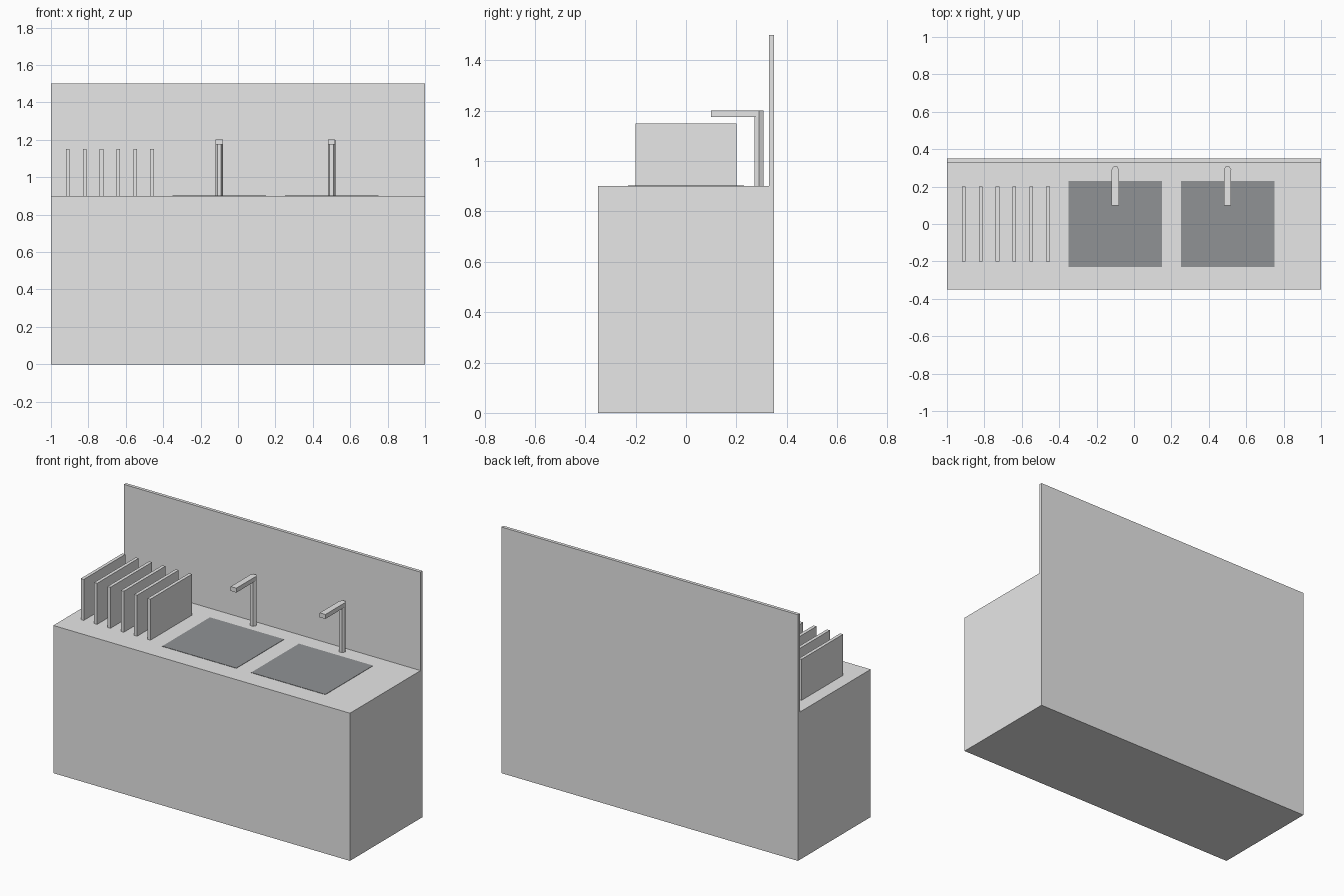
import bpy
import bmesh
from math import cos, sin, pi

cube = bpy.data.objects.get("Cube")
if cube:
    bpy.data.objects.remove(cube, do_unlink=True)


def make_material(name, colour):
    mat = bpy.data.materials.new(name)
    mat.use_nodes = True
    mat.diffuse_color = colour
    mat.node_tree.nodes["Principled BSDF"].inputs["Base Color"].default_value = colour
    return mat


GREY = make_material("light grey", (0.8, 0.8, 0.8, 1))
DARK = make_material("dark grey", (0.28, 0.29, 0.3, 1))


def prism(name, outline, direction, mat):
    """Extrude a closed outline of 3D points along a direction."""
    bm = bmesh.new()
    face = bm.faces.new([bm.verts.new(p) for p in outline])
    result = bmesh.ops.extrude_face_region(bm, geom=[face], use_keep_orig=True)
    verts = [g for g in result["geom"] if isinstance(g, bmesh.types.BMVert)]
    bmesh.ops.translate(bm, verts=verts, vec=direction)
    bmesh.ops.recalc_face_normals(bm, faces=bm.faces)
    mesh = bpy.data.meshes.new(name)
    bm.to_mesh(mesh)
    bm.free()
    mesh.materials.append(mat)
    obj = bpy.data.objects.new(name, mesh)
    bpy.context.collection.objects.link(obj)
    return obj


def box(name, x, y, z, mat):
    """Box from (min, max) pairs on each axis."""
    outline = [(x[0], y[0], z[0]), (x[1], y[0], z[0]),
               (x[1], y[1], z[0]), (x[0], y[1], z[0])]
    return prism(name, outline, (0, 0, z[1] - z[0]), mat)


COUNTER = 0.9

# Cabinet and backsplash share one L-shaped side profile
profile = [(-0.35, 0), (0.35, 0), (0.35, 1.5), (0.33, 1.5),
           (0.33, COUNTER), (-0.35, COUNTER)]
prism("cabinet_with_backsplash", [(-1, y, z) for y, z in profile], (2, 0, 0), GREY)

# Two sinks, each with a tap
for side, x in (("right", -0.1), ("left", 0.5)):
    box(side + "_basin", (x - 0.25, x + 0.25), (-0.23, 0.23),
        (COUNTER, COUNTER + 0.002), DARK)
    # Six-sided tap post
    ring = [(x + 0.02 * cos(i * pi / 3), 0.29 + 0.02 * sin(i * pi / 3), COUNTER)
            for i in range(6)]
    prism(side + "_tap_post", ring, (0, 0, 0.3), GREY)
    # Flat spout reaching over the basin
    box(side + "_tap_spout", (x - 0.019, x + 0.019), (0.1, 0.29),
        (1.174, 1.201), GREY)

# Row of upright drying rack dividers
for i in range(6):
    x = -0.91 + 0.09 * i
    box(f"rack_divider_{i + 1}", (x - 0.01, x + 0.01), (-0.2, 0.2),
        (COUNTER, 1.15), GREY)
